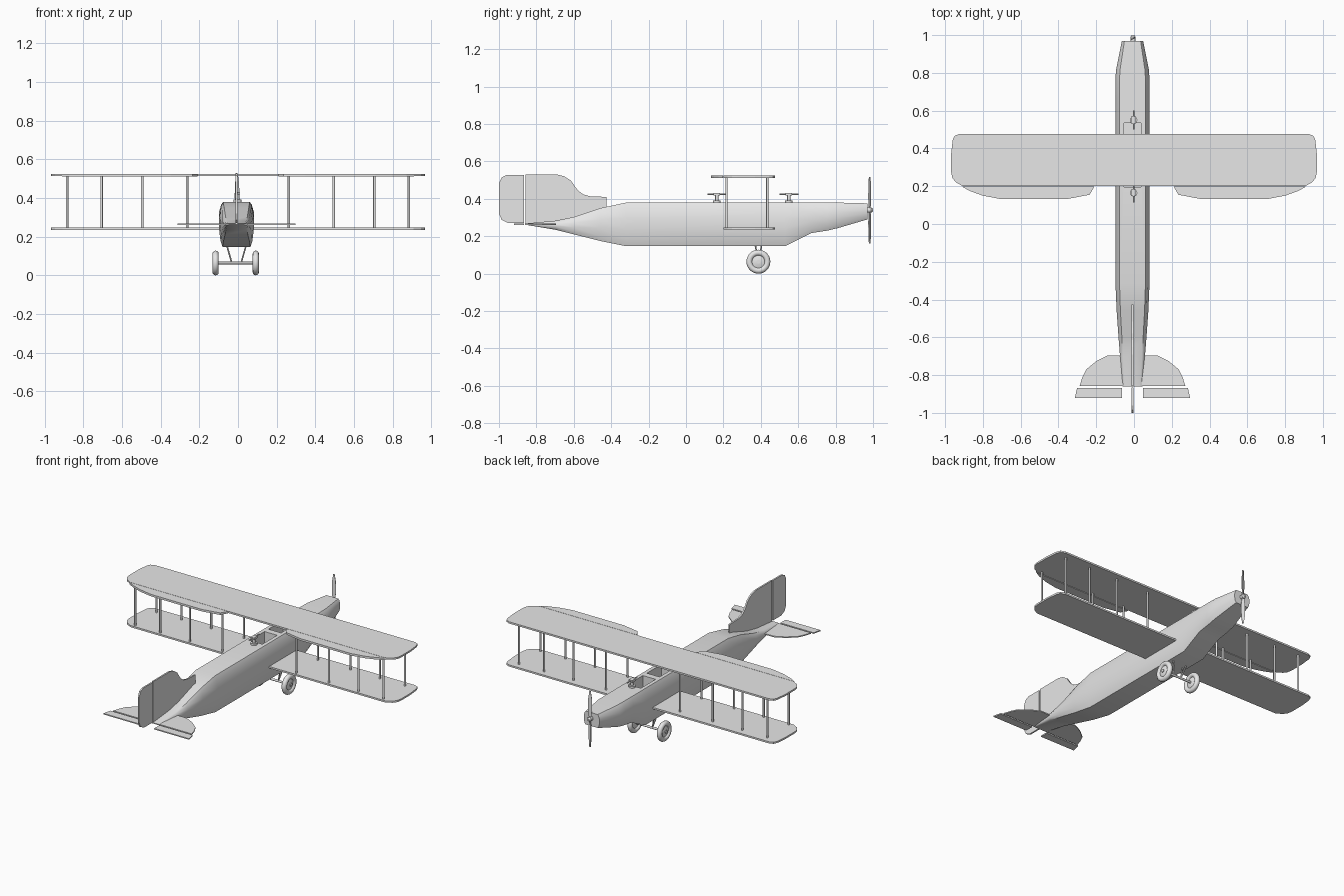
import bpy, bmesh, math
from mathutils import Vector, Matrix

if "Cube" in bpy.data.objects:
    bpy.data.objects.remove(bpy.data.objects["Cube"], do_unlink=True)

GREY = (0.8, 0.8, 0.8, 1)
grey = bpy.data.materials.new("light_grey")
grey.use_nodes = True
grey.diffuse_color = GREY
grey.node_tree.nodes["Principled BSDF"].inputs["Base Color"].default_value = GREY

BODY_X = -0.008      # centre line of the body


def finish(name, bm, smooth=None):
    bmesh.ops.recalc_face_normals(bm, faces=bm.faces)
    mesh = bpy.data.meshes.new(name)
    bm.to_mesh(mesh)
    bm.free()
    mesh.materials.append(grey)
    ob = bpy.data.objects.new(name, mesh)
    bpy.context.collection.objects.link(ob)
    if smooth:
        shade(ob, smooth)
    return ob


def shade(ob, degrees):
    bpy.ops.object.select_all(action='DESELECT')
    ob.select_set(True)
    bpy.context.view_layer.objects.active = ob
    bpy.ops.object.shade_smooth_by_angle(angle=math.radians(degrees))


def plate(name, outline, axis, at, thick):
    """Flat outline extruded along one axis, centred on 'at'."""
    place = {'x': lambda a, b, c: (c, a, b),
             'y': lambda a, b, c: (a, c, b),
             'z': lambda a, b, c: (a, b, c)}[axis]
    bm = bmesh.new()
    low, high = ([bm.verts.new(place(a, b, at + s * thick / 2)) for a, b in outline] for s in (-1, 1))
    bm.faces.new(low)
    bm.faces.new(high)
    n = len(outline)
    for i in range(n):
        j = (i + 1) % n
        bm.faces.new((low[i], low[j], high[j], high[i]))
    return finish(name, bm)


def rod(name, a, b, r, r2=None, sides=12):
    a, b = Vector(a), Vector(b)
    d = b - a
    bm = bmesh.new()
    turn = d.to_track_quat('Z', 'Y').to_matrix().to_4x4()
    bmesh.ops.create_cone(bm, cap_ends=True, segments=sides, radius1=r,
                          radius2=r if r2 is None else r2, depth=d.length,
                          matrix=Matrix.Translation((a + b) / 2) @ turn)
    return finish(name, bm, 40)


def box(name, centre, size):
    bm = bmesh.new()
    bmesh.ops.create_cube(bm, size=1, matrix=Matrix.Translation(centre) @ Matrix.Diagonal((*size, 1)))
    return finish(name, bm)


def lathe(name, profile, centre, sides=32):
    """Closed (offset, radius) profile spun about the x axis."""
    bm = bmesh.new()
    rings = []
    for i in range(sides):
        t = math.tau * i / sides
        rings.append([bm.verts.new((centre[0] + o, centre[1] + r * math.cos(t),
                                    centre[2] + r * math.sin(t))) for o, r in profile])
    n = len(profile)
    for i in range(sides):
        a, b = rings[i], rings[(i + 1) % sides]
        for k in range(n):
            m = (k + 1) % n
            bm.faces.new((a[k], a[m], b[m], b[k]))
    bmesh.ops.remove_doubles(bm, verts=bm.verts, dist=1e-5)
    return finish(name, bm, 45)


# Body: one cross-section lofted through (y, top, bottom, half width)
stations = [(-0.86, 0.268, 0.262, 0.052), (-0.7, 0.283, 0.235, 0.066),
            (-0.6, 0.303, 0.21, 0.074), (-0.46, 0.35, 0.175, 0.084),
            (-0.32, 0.38, 0.147, 0.09), (0.53, 0.38, 0.147, 0.09),
            (0.67, 0.38, 0.217, 0.09), (0.755, 0.38, 0.23, 0.09),
            (0.81, 0.38, 0.243, 0.088), (0.97, 0.376, 0.29, 0.056)]
half = [(0.76, 1), (0.88, 0.9), (1, 0.65), (1, 0.4), (0.92, 0.14), (0.8, 0)]
section = half + [(-u, v) for u, v in reversed(half)]
bm = bmesh.new()
rings = [[bm.verts.new((BODY_X + u * w, y, lo + v * (hi - lo))) for u, v in section]
         for y, hi, lo, w in stations]
for a, b in zip(rings, rings[1:]):
    for i in range(len(section)):
        j = (i + 1) % len(section)
        bm.faces.new((a[i], a[j], b[j], b[i]))
bm.faces.new(rings[0])
bm.faces.new(rings[-1])
fuselage = finish("fuselage", bm)

# Cockpit openings cut into the top
for y in (0.46, 0.27):
    cutter = box("cockpit_cutter", (BODY_X, y, 0.35), (0.09, 0.15, 0.14))
    cutter.hide_render = True
    mod = fuselage.modifiers.new("cockpit", 'BOOLEAN')
    mod.object = cutter
    mod.operation = 'DIFFERENCE'
    mod.solver = 'EXACT'
    bpy.context.view_layer.objects.active = fuselage
    bpy.ops.object.modifier_apply(modifier=mod.name)
    bpy.data.objects.remove(cutter, do_unlink=True)
shade(fuselage, 38)

# Wings
tip = [(0.907, 0.2), (0.945, 0.222), (0.962, 0.245), (0.968, 0.275), (0.968, 0.37),
       (0.96, 0.445), (0.95, 0.466), (0.925, 0.477)]
wing = tip + [(-x, y) for x, y in reversed(tip)]
plate("upper_wing", wing, 'z', 0.518, 0.011)
plate("lower_wing", wing, 'z', 0.241, 0.011)

# Ailerons and wing struts
aileron = [(0.21, 0.198), (0.235, 0.155), (0.35, 0.133), (0.71, 0.133),
           (0.8, 0.15), (0.87, 0.175), (0.91, 0.198)]
for side, s in (("left", 1), ("right", -1)):
    plate(side + "_aileron", [(s * x, y) for x, y in aileron], 'z', 0.517, 0.013)
    for x in (0.263, 0.495, 0.705, 0.883):
        for y in (0.217, 0.435):
            rod(side + "_wing_strut", (s * x, y, 0.241), (s * x, y, 0.518), 0.006)

# Tailplane and elevators
stabilizer = [(0, -0.695), (0.13, -0.695), (0.19, -0.725), (0.245, -0.77),
              (0.265, -0.81), (0.28, -0.857), (0, -0.857)]
elevator = [(0.056, -0.867), (0.293, -0.867), (0.305, -0.92), (0.056, -0.92)]
for side, s in (("left", 1), ("right", -1)):
    for part, shape in (("stabilizer", stabilizer), ("elevator", elevator)):
        plate(f"{side}_{part}", [(s * x + BODY_X, y) for x, y in shape], 'z', 0.264, 0.007)

# Fin and rudder
fin = [(-0.857, 0.265), (-0.857, 0.53), (-0.69, 0.53), (-0.65, 0.52), (-0.615, 0.497),
       (-0.58, 0.447), (-0.55, 0.424), (-0.515, 0.414), (-0.425, 0.41), (-0.425, 0.35),
       (-0.6, 0.295), (-0.7, 0.265)]
rudder = [(-0.866, 0.27), (-0.866, 0.527), (-0.96, 0.527), (-0.985, 0.515), (-1, 0.485),
          (-1, 0.32), (-0.985, 0.287), (-0.95, 0.27)]
plate("fin", fin, 'x', BODY_X, 0.01)
plate("rudder", rudder, 'x', BODY_X, 0.01)

# Propeller
blade = [(0.005, 0), (0.012, 0.06), (0.011, 0.13), (0.004, 0.178)]
for s in (1, -1):
    shape = blade + [(-x, z) for x, z in reversed(blade)]
    ob = plate("propeller_blade", [(x, s * z) for x, z in shape], 'y', 0, 0.006)
    ob.rotation_euler.z = s * math.radians(25)
    ob.location = (BODY_X + 0.003, 0.982, 0.34)
rod("propeller_hub", (BODY_X + 0.003, 0.96, 0.34), (BODY_X + 0.003, 0.99, 0.34), 0.014)
rod("propeller_cap", (BODY_X + 0.003, 0.99, 0.34), (BODY_X + 0.003, 1, 0.34), 0.014, 0.007)

# Guns on pedestals
for name, y in (("front_gun", 0.55), ("rear_gun", 0.165)):
    rod(name + "_base", (BODY_X + 0.006, y, 0.37), (BODY_X + 0.006, y, 0.392), 0.02)
    rod(name + "_post", (BODY_X + 0.006, y, 0.39), (BODY_X + 0.006, y, 0.42), 0.009)
    box(name + "_body", (BODY_X + 0.006, y, 0.424), (0.026, 0.036, 0.014))
    rod(name + "_barrel", (BODY_X + 0.006, y - 0.05, 0.425), (BODY_X + 0.006, y + 0.052, 0.425), 0.004)

# Wheels with axle and legs
WY, WZ, WX = 0.387, 0.064, -0.012
tyre = [(0.016 * math.cos(math.tau * k / 12), 0.048 + 0.016 * math.sin(math.tau * k / 12))
        for k in range(12)]
disc = [(-0.012, 0), (-0.012, 0.016), (-0.004, 0.04), (0.004, 0.04), (0.012, 0.016), (0.012, 0)]
for side, s in (("left", 1), ("right", -1)):
    centre = (WX + s * 0.104, WY, WZ)
    lathe(side + "_tyre", tyre, centre)
    lathe(side + "_wheel_disc", disc, centre)
    rod(side + "_wheel_cap", (WX + s * 0.1, WY, WZ), (WX + s * 0.121, WY, WZ), 0.01)
    for y in (0.37, 0.405):
        rod(side + "_wheel_leg", (BODY_X + s * 0.05, y, 0.155), (BODY_X + s * 0.024, WY, WZ), 0.004)
rod("axle", (WX - 0.104, WY, WZ), (WX + 0.104, WY, WZ), 0.007)
